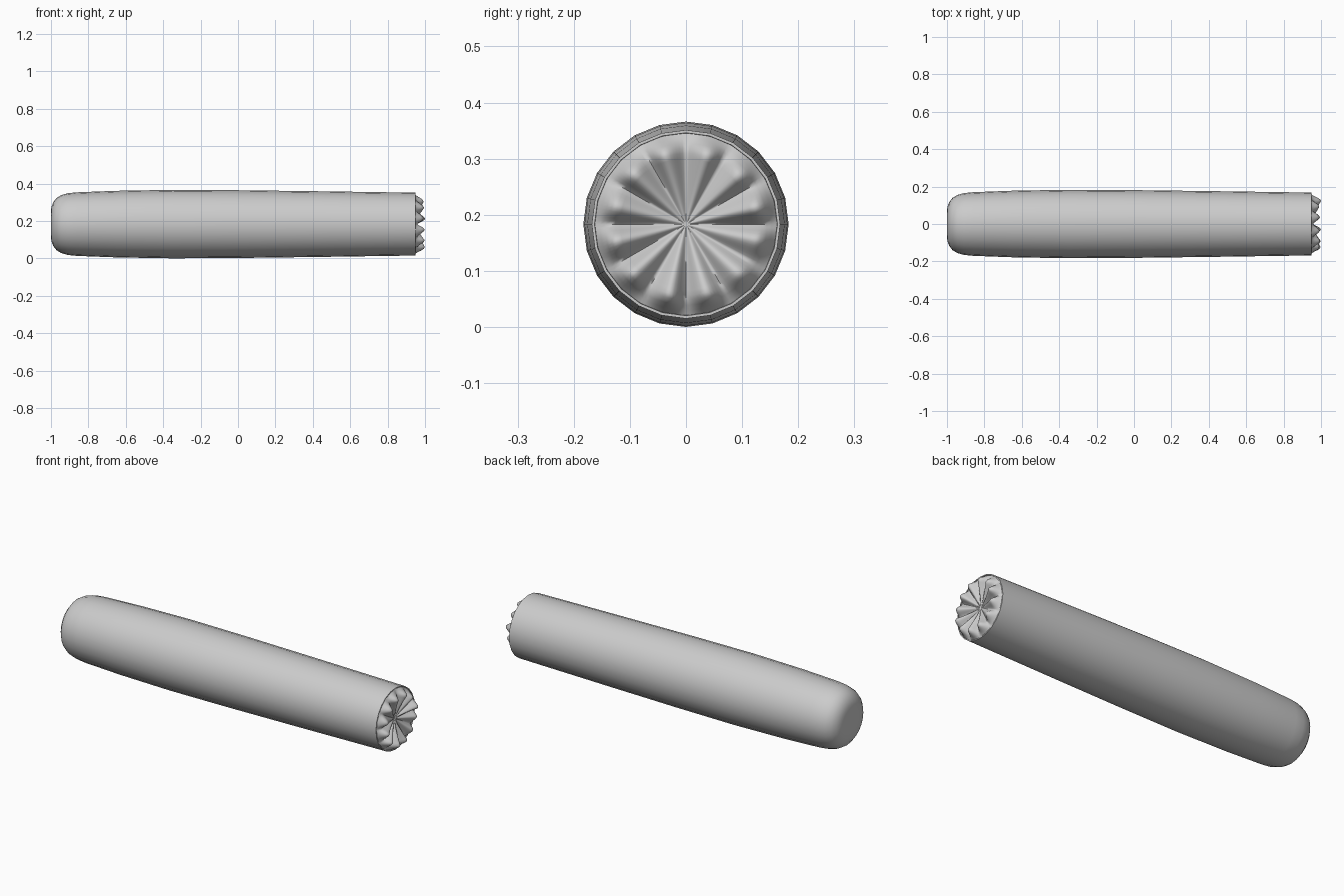
import bpy, bmesh, math, random

if "Cube" in bpy.data.objects:
    bpy.data.objects.remove(bpy.data.objects["Cube"])

random.seed(4)
CZ = 0.183  # height of the long axis


def make_object(name, bm, angle):
    bmesh.ops.recalc_face_normals(bm, faces=bm.faces)
    mesh = bpy.data.meshes.new(name)
    bm.to_mesh(mesh)
    bm.free()
    ob = bpy.data.objects.new(name, mesh)
    bpy.context.collection.objects.link(ob)
    bpy.ops.object.select_all(action='DESELECT')
    ob.select_set(True)
    bpy.context.view_layer.objects.active = ob
    bpy.ops.object.shade_smooth_by_angle(angle=math.radians(angle))
    return ob


def revolve(name, rings, sides, offset, angle):
    """Rings of (x, r) around the long axis; offset(i, theta) shifts x."""
    bm = bmesh.new()
    loops = []
    for i, (x, r) in enumerate(rings):
        if r == 0:
            loops.append([bm.verts.new((x, 0, CZ))] * sides)
            continue
        loop = []
        for k in range(sides):
            t = 2 * math.pi * k / sides
            loop.append(bm.verts.new((x + offset(i, t), r * math.sin(t), CZ + r * math.cos(t))))
        loops.append(loop)
    for a, b in zip(loops, loops[1:]):
        for k in range(sides):
            n = (k + 1) % sides
            corners = list(dict.fromkeys((a[k], a[n], b[n], b[k])))
            bm.faces.new(corners)
    return make_object(name, bm, angle)


# Outer wrapper: rounded closed end, gentle swell, thin open rim
wrapper = [(-1.0, 0), (-1.0, 0.06), (-0.998, 0.09), (-0.988, 0.117), (-0.97, 0.14),
           (-0.945, 0.155), (-0.91, 0.165), (-0.86, 0.170), (-0.65, 0.178),
           (-0.35, 0.183), (0.0, 0.181), (0.4, 0.176), (0.95, 0.168),
           (0.95, 0.163), (0.93, 0.160)]
revolve("wrapper", wrapper, 24, lambda i, t: 0, 40)

# Crumpled filler: twelve radial folds bulging out of the open end
FOLDS = 12
STEPS = 18
heights = [random.uniform(0.75, 1.0) for _ in range(FOLDS)]
heights[2] = 1.0
bends = [random.uniform(-0.12, 0.12) for _ in range(FOLDS)]
radii = [0.162 * (1 - i / STEPS) for i in range(STEPS)] + [0]


def fold(i, t):
    u = radii[i] / 0.162
    k = int(t / (2 * math.pi) * FOLDS) % FOLDS
    # each sector holds one ridge, leaning a little to one side
    f = t / (2 * math.pi) * FOLDS - k
    f += bends[k] * math.sin(math.pi * f) * u
    ridge = math.sin(math.pi * f) ** 1.4 if 0 < f < 1 else 0
    envelope = (u / 0.78) ** 1.3 if u < 0.78 else max(0, math.cos((u - 0.78) / 0.2 * math.pi / 2)) if u < 0.98 else 0
    return envelope * (0.012 + 0.042 * heights[k] * ridge)


filler = [(0.946, r) for r in radii]
revolve("filler", filler, 144, fold, 80)
